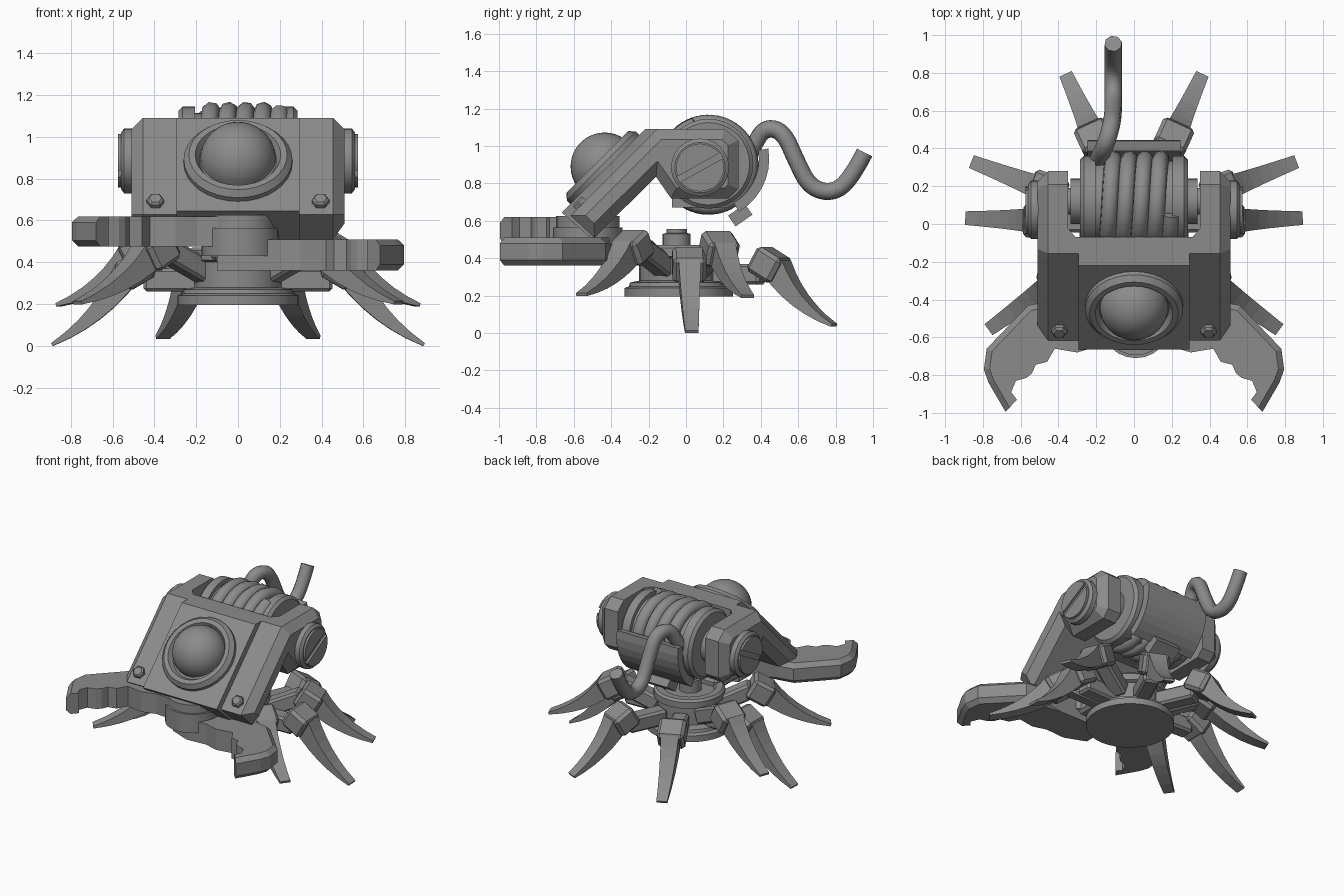
import bpy, bmesh
from math import sin, cos, pi, radians, asin
from mathutils import Vector, Matrix

if "Cube" in bpy.data.objects:
    bpy.data.objects.remove(bpy.data.objects["Cube"])

grey = bpy.data.materials.new("metal grey")
grey.use_nodes = True
grey.diffuse_color = (0.26, 0.26, 0.26, 1)
grey.node_tree.nodes["Principled BSDF"].inputs["Base Color"].default_value = (0.26, 0.26, 0.26, 1)


def finish(bm, name, smooth=False, matrix=None):
    bmesh.ops.recalc_face_normals(bm, faces=bm.faces)
    if matrix:
        bm.transform(matrix)
    mesh = bpy.data.meshes.new(name)
    bm.to_mesh(mesh)
    bm.free()
    if smooth:
        mesh.shade_smooth()
        mesh.set_sharp_from_angle(angle=radians(32))
    mesh.materials.append(grey)
    ob = bpy.data.objects.new(name, mesh)
    bpy.context.collection.objects.link(ob)
    return ob


def prism(name, pts, a, b, axis="x", inset=0, bevel_first=0, bevel=0.03):
    """Extrude a 2D outline from a to b; optionally chamfer the b cap or the first edges."""
    bm = bmesh.new()
    place = (lambda u, v, w: (w, u, v)) if axis == "x" else (lambda u, v, w: (u, v, w))
    low = [bm.verts.new(place(u, v, a)) for u, v in pts]
    top = [bm.verts.new(place(u, v, b)) for u, v in pts]
    n = len(pts)
    bm.faces.new(low)
    cap = bm.faces.new(top)
    for i in range(n):
        j = (i + 1) % n
        bm.faces.new((low[i], low[j], top[j], top[i]))
    bmesh.ops.recalc_face_normals(bm, faces=bm.faces)
    if inset:
        bmesh.ops.inset_region(bm, faces=[cap], thickness=inset, depth=inset, use_even_offset=True)
    if bevel_first:
        edges = [bm.edges.get((ring[i], ring[i + 1])) for ring in (low, top) for i in range(bevel_first)]
        bmesh.ops.bevel(bm, geom=edges, offset=bevel, segments=1, affect="EDGES", clamp_overlap=True)
    return finish(bm, name)


def lathe(name, profile, origin, direction=(0, 0, 1), sides=32):
    """Turn (radius, height) points about an axis."""
    bm = bmesh.new()
    rings = []
    for r, h in profile:
        if r == 0:
            rings.append([bm.verts.new((0, 0, h))] * sides)
        else:
            rings.append([bm.verts.new((r * cos(2 * pi * i / sides), r * sin(2 * pi * i / sides), h))
                          for i in range(sides)])
    for p, q in zip(rings, rings[1:]):
        for i in range(sides):
            j = (i + 1) % sides
            bm.faces.new(list(dict.fromkeys((p[i], p[j], q[j], q[i]))))
    turn = Vector((0, 0, 1)).rotation_difference(Vector(direction)).to_matrix().to_4x4()
    return finish(bm, name, sides > 8, Matrix.Translation(origin) @ turn)


def block(name, centre, size, rot=None, bevel=0):
    bm = bmesh.new()
    bmesh.ops.create_cube(bm, size=1)
    bm.transform(Matrix.Diagonal((*size, 1)))
    if bevel:
        bmesh.ops.bevel(bm, geom=bm.edges[:], offset=bevel, segments=1, affect="EDGES")
    return finish(bm, name, False, Matrix.Translation(centre) @ (rot or Matrix()))


def tube(name, points, radius, kind="POLY"):
    cu = bpy.data.curves.new(name, "CURVE")
    cu.dimensions = "3D"
    cu.bevel_depth = radius
    cu.bevel_resolution = 2
    cu.use_fill_caps = True
    sp = cu.splines.new(kind)
    sp.points.add(len(points) - 1)
    for p, co in zip(sp.points, points):
        p.co = (*co, 1)
    if kind == "NURBS":
        sp.order_u = 3
        sp.use_endpoint_u = True
        sp.resolution_u = 5
    cu.materials.append(grey)
    ob = bpy.data.objects.new(name, cu)
    bpy.context.collection.objects.link(ob)
    bpy.ops.object.select_all(action="DESELECT")
    ob.select_set(True)
    bpy.context.view_layer.objects.active = ob
    bpy.ops.object.convert(target="MESH")
    return ob


# Tilted head: centre slab, raised front panel and two side arms
prism("head_slab", [(-.155, 1.09), (-.07, 1.09), (-.07, .925), (-.49, .51), (-.6175, .6275)], -.36, .36)
prism("front_panel", [(-.22, 1.09), (-.12, 1.09), (-.58, .59), (-.665, .645)], -.295, .295)
prism("front_panel_lip", [(-.665, .645), (-.6, .67), (-.48, .54), (-.505, .505)], -.295, .295)
arm = [(-.155, 1.09), (.21, 1.09), (.28, 1.03), (.28, .77), (.23, .72), (-.08, .72),
       (-.16, .835), (-.49, .51), (-.6175, .6275)]
for s, side in ((1, "left"), (-1, "right")):
    prism(side + "_arm", arm, s * .35, s * .455, inset=.055)
    prism(side + "_corner", [(s * .36, -.08), (s * .36, -.01), (s * .3, -.08)], .86, 1.09, "z")
    lathe(side + "_bolt", [(0, -.02), (.042, -.02), (.042, .02), (.03, .032), (0, .032)],
          (s * .395, -.56, .685), (0, -1, 1), 6)
    # Slotted axle cap
    lathe(side + "_axle_cap", [(0, 0), (.155, 0), (.155, .04), (.135, .055), (0, .055)],
          (s * .505, .075, .885), (s, 0, 0), 24)
    start, tilt = asin(.13), radians(29)
    for k in (0, pi):
        seg = [start + (pi - 2 * start) * i / 12 + tilt + k for i in range(13)]
        prism(side + "_cap_half", [(.075 + .128 * cos(t), .885 + .128 * sin(t)) for t in seg],
              s * .555, s * .575)
    # Drum flange and hub
    lathe(side + "_drum_flange", [(0, 0), (.24, 0), (.24, .06), (.22, .08), (.12, .08),
                                  (.12, .13), (.07, .13), (.07, .19), (0, .19)],
          (s * .205, .12, .905), (s, 0, 0))

# Dome lens
lathe("lens_ring", [(0, -.01), (.26, -.01), (.26, .025), (.235, .055), (.205, .055), (.185, .02), (0, .02)],
      (0, -.435, .875), (0, -1, 1))
arc = [radians(90 * i / 10) for i in range(11)]
lathe("lens_dome", [(.182 * cos(t) if t < 1.57 else 0, .182 * sin(t)) for t in arc],
      (0, -.435, .89), (0, -1, 1))

# Winch drum, wound rope and loose cable end
lathe("drum_core", [(0, -.22), (.215, -.22), (.215, .22), (0, .22)], (0, .12, .9), (1, 0, 0))
turns, steps = 4.7, 140
tube("wound_rope", [(-.19 + .39 * i / steps, .12 + .222 * cos(2 * pi * turns * i / steps),
                     .9 - .222 * sin(2 * pi * turns * i / steps)) for i in range(steps + 1)], .046)
tube("loose_cable", [(-.2, .31, .9), (-.18, .36, 1.0), (-.15, .42, 1.1), (-.12, .52, 1.08), (-.11, .59, .92),
                     (-.11, .66, .78), (-.11, .78, .745), (-.11, .88, .82), (-.11, .955, .965)], .047, "NURBS")
block("drum_underside", (0, .068, .72), (.46, .285, .1))

# Curved rear guard with its lower tab
sweep = [radians(10 - 70 * i / 7) for i in range(8)]
guard = [(.12 + .325 * cos(t), .93 + .325 * sin(t)) for t in sweep]
guard += [(.12 + .27 * cos(t), .93 + .27 * sin(t)) for t in reversed(sweep)]
prism("rear_guard", guard, -.245, .245)
block("rear_guard_tab", (0, .29, .63), (.2, .11, .07), Matrix.Rotation(radians(35), 4, "X"))

# Jaws: one above the other, with toothed inner edges
jaw = [(.45, -.41), (.56, -.43), (.78, -.66), (.795, -.77), (.77, -.84), (.68, -.995), (.62, -.93), (.65, -.89),
       (.625, -.83), (.57, -.815), (.54, -.79), (.52, -.745), (.46, -.73), (.42, -.66),
       (.3, -.68), (.2, -.65), (.05, -.66), (-.1, -.6), (-.1, -.46), (.05, -.41)]
prism("left_jaw", jaw, .36, .51, "z", bevel_first=5)
prism("right_jaw", [(-x, y) for x, y in jaw], .475, .62, "z", bevel_first=5)
lathe("jaw_pivot", [(0, .43), (.185, .43), (.185, .565), (.17, .565), (.17, .625), (0, .625)],
      (.01, -.525, 0), sides=24)
block("jaw_mount", (0, -.34, .45), (.26, .36, .09), bevel=.02)

# Turntable base
lathe("base", [(0, .195), (.29, .195), (.29, .24), (.265, .25), (.26, .27), (.21, .28), (.21, .4), (.235, .41),
               (.235, .455), (.22, .47), (.175, .47), (.16, .445), (0, .445)], (0, -.04, 0))
lathe("base_hub", [(.075, .43), (.075, .53), (.055, .535), (.055, .555), (0, .555)], (0, -.05, 0), sides=16)


def leg(name, angle, reach, tip_z, knee_z):
    """Link, knuckle and outward-flaring claw along one radial direction."""
    spin = Matrix.Rotation(angle, 4, "Z")
    link_tilt = Matrix.Rotation(radians(-25 if knee_z > .4 else 0), 4, "Y")
    block(name + "_link", spin @ Vector((.31, 0, knee_z - .05)), (.28, .11, .11), spin @ link_tilt, .015)
    block(name + "_knuckle", spin @ Vector((.49, 0, knee_z)), (.16, .18, .15),
          spin @ Matrix.Rotation(radians(30), 4, "Y"), .02)
    root, tip = Vector((.53, 0, knee_z - .01)), Vector((reach, 0, tip_z + .006))
    bend = root.lerp(tip, .5) + Vector((-.05, 0, -.05))
    bm = bmesh.new()
    prev = None
    for i in range(7):
        t = i / 6
        mid = root.lerp(bend, t).lerp(bend.lerp(tip, t), t)
        along = (bend - root).lerp(tip - bend, t).normalized()
        up = Vector((-along.z, 0, along.x)) * (.068 - .06 * t)
        wide = Vector((0, .06 - .024 * t, 0))
        ring = [bm.verts.new(mid + a * up + b * wide) for a, b in ((1, 1), (1, -1), (-1, -1), (-1, 1))]
        if prev:
            for k in range(4):
                bm.faces.new((prev[k], prev[k - 1], ring[k - 1], ring[k]))
        else:
            bm.faces.new(ring)
        prev = ring
    bm.faces.new(prev)
    finish(bm, name + "_claw", False, spin)


legs = (("rear", 65.5, .87, .035, .365), ("mid_rear", 21, .92, .19, .45),
        ("mid", 2, .89, 0, .365), ("front", -36, .95, .2, .455))
for label, deg, reach, tip_z, knee_z in legs:
    leg("left_" + label + "_leg", radians(deg), reach, tip_z, knee_z)
    leg("right_" + label + "_leg", radians(180 - deg), reach, tip_z, knee_z)
